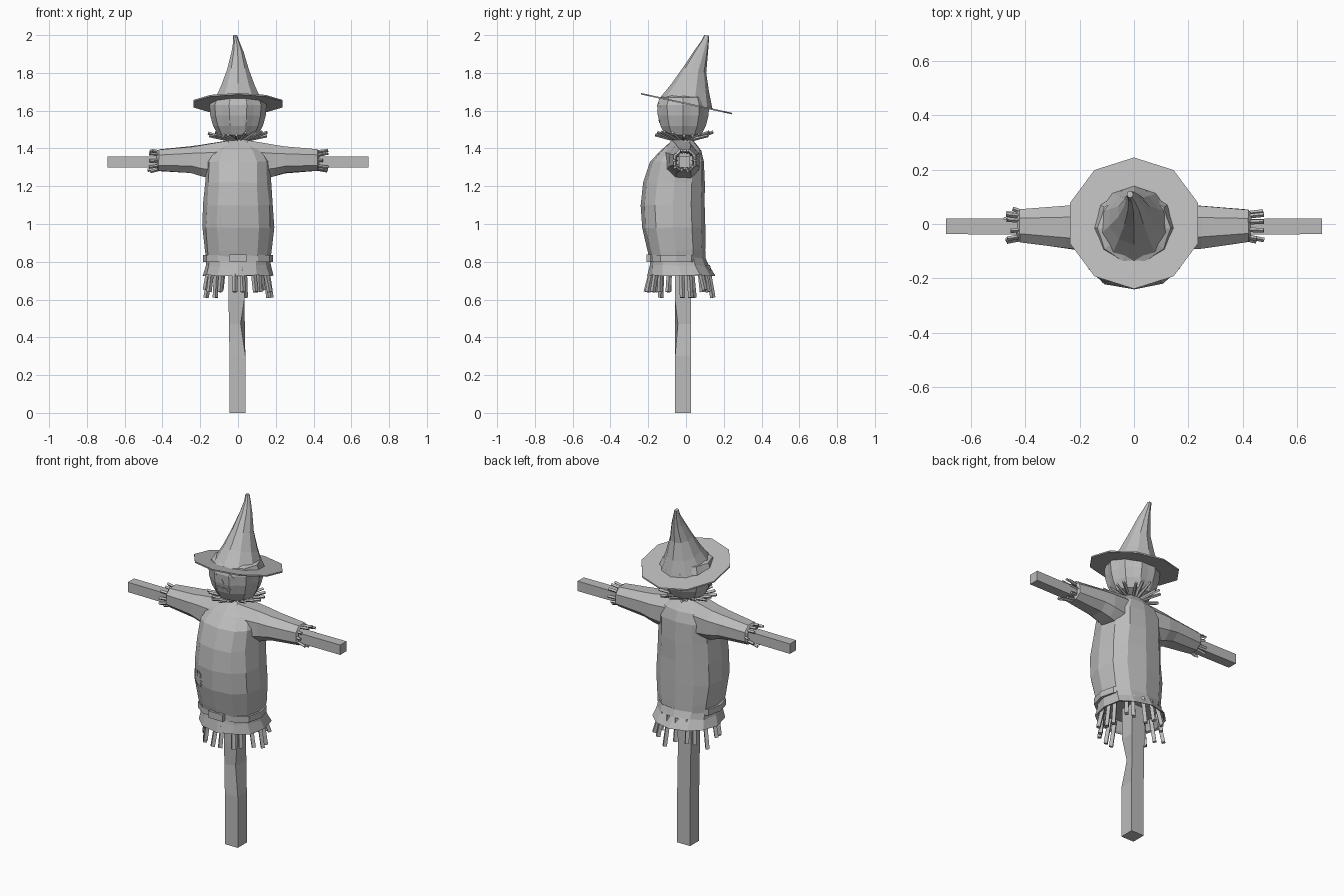
import bpy, bmesh, math, random
from mathutils import Vector
from mathutils.bvhtree import BVHTree

random.seed(4)
cube = bpy.data.objects.get("Cube")
if cube:
    bpy.data.objects.remove(cube)

GREY = (0.5, 0.5, 0.5, 1)
mat = bpy.data.materials.new("plain_grey")
mat.use_nodes = True
mat.diffuse_color = GREY
mat.node_tree.nodes["Principled BSDF"].inputs["Base Color"].default_value = GREY


def finish(bm, name):
    bmesh.ops.recalc_face_normals(bm, faces=bm.faces)
    mesh = bpy.data.meshes.new(name)
    bm.to_mesh(mesh)
    bm.free()
    mesh.materials.append(mat)
    ob = bpy.data.objects.new(name, mesh)
    bpy.context.collection.objects.link(ob)
    return ob


def ring(c, u, v, n=12, power=1.0, lobe=1.0, phase=0.0):
    """Closed cross-section around c, spanned by half-axes u and v."""
    pts = []
    for i in range(n):
        a = math.tau * i / n + phase
        s, t = (math.copysign(abs(f) ** power, f) for f in (math.cos(a), math.sin(a)))
        pts.append(Vector(c) + (Vector(u) * s + Vector(v) * t) * (lobe if i % 2 else 1))
    return pts


def square(c, u, v):
    k = math.sqrt(2)
    return ring(c, Vector(u) * k, Vector(v) * k, 4, phase=math.pi / 4)


def loft(bm, rings, jitter=0.0):
    rows = []
    for r in rings:
        rows.append([bm.verts.new(p + Vector([random.uniform(-jitter, jitter) for _ in p])) for p in r])
    n = len(rows[0])
    for a, b in zip(rows, rows[1:]):
        for i in range(n):
            j = (i + 1) % n
            bm.faces.new((a[i], a[j], b[j], b[i]))
    bm.faces.new(rows[0])
    bm.faces.new(rows[-1])


def part(name, rings, jitter=0.0):
    bm = bmesh.new()
    loft(bm, rings, jitter)
    return finish(bm, name)


def stick(bm, a, b, r=0.009):
    a, b = Vector(a), Vector(b)
    d = (b - a).normalized()
    u = d.orthogonal().normalized()
    v = d.cross(u)
    loft(bm, [square(a, u * r, v * r), square(b, u * r, v * r)])


def level(z, rx, front, back, **kw):
    """Horizontal section given by its front and back y."""
    return ring((0, (front + back) / 2, z), (rx, 0, 0), (0, (back - front) / 2, 0), **kw)


# Upright post with a chipped corner, and the cross pole
post = part("post", [square((x, -0.016, z), (0.042, 0, 0), (0, 0.042, 0))
                     for x, z in ((-0.003, 0), (-0.003, 0.3), (-0.006, 0.47), (-0.008, 0.6), (-0.006, 1.42))])
for vert in post.data.vertices:
    if abs(vert.co.z - 0.47) < 0.01 and vert.co.x > 0 and vert.co.y < -0.016:
        vert.co += Vector((-0.022, 0.015, 0))
part("cross_pole", [square((x, y, 1.328), (0, 0.029, 0), (0, 0, 0.029))
                    for x, y in ((-0.69, -0.008), (-0.2, -0.012), (0.2, -0.012), (0.69, -0.008))])

# Stuffed shirt body
shirt = part("shirt_body", [level(z, rx, f, b, power=0.8) for z, rx, f, b in (
    (0.80, 0.168, -0.19, 0.10), (0.86, 0.178, -0.205, 0.10), (0.98, 0.19, -0.232, 0.10),
    (1.10, 0.186, -0.24, 0.10), (1.22, 0.175, -0.225, 0.10), (1.33, 0.172, -0.19, 0.097),
    (1.39, 0.14, -0.135, 0.08), (1.445, 0.06, -0.065, 0.035))], 0.003)

# Flared hem, hollow underneath
part("shirt_hem", [level(z, rx, f, b, power=0.85) for z, rx, f, b in (
    (0.82, 0.168, -0.19, 0.10), (0.78, 0.172, -0.193, 0.118), (0.728, 0.186, -0.203, 0.152),
    (0.732, 0.174, -0.19, 0.138), (0.785, 0.15, -0.17, 0.095))], 0.004)

# Belt and buckle
part("belt", [level(z, rx, -0.02 - ry, -0.02 - 0.03 + ry, power=0.8) for z, rx, ry in (
    (0.80, 0.18, 0.15), (0.80, 0.186, 0.157), (0.836, 0.186, 0.157), (0.836, 0.176, 0.15))])
part("belt_buckle", [square((0, y, 0.819), (0.046, 0, 0), (0, 0, 0.02)) for y in (-0.208, -0.17)])
belt = bpy.data.objects["belt"]
belt.scale.y = 1.0
belt.location.y = -0.018

# Sleeves with hollow cuffs and straw poking out
for side, sx in (("left", 1), ("right", -1)):
    part(side + "_sleeve", [
        ring((sx * x, y, (lo + hi) / 2), (0, ry, 0), (0, 0, (hi - lo) / 2), n=8, power=0.85, phase=math.pi / 8)
        for x, y, ry, lo, hi in (
            (0.05, -0.03, 0.10, 1.21, 1.45), (0.19, -0.012, 0.09, 1.245, 1.425),
            (0.25, -0.012, 0.083, 1.265, 1.415), (0.42, -0.007, 0.064, 1.277, 1.398),
            (0.43, -0.007, 0.05, 1.288, 1.386), (0.36, -0.007, 0.045, 1.29, 1.38))], 0.002)
    bm = bmesh.new()
    for i in range(10):
        a = math.tau * (i + random.uniform(-0.2, 0.2)) / 10
        c, s = math.cos(a), math.sin(a)
        r = random.uniform(0.052, 0.064)
        stick(bm, (sx * 0.39, -0.007 + 0.043 * c, 1.337 + 0.043 * s),
              (sx * random.uniform(0.445, 0.48), -0.007 + r * c, 1.337 + r * s), 0.006)
    finish(bm, side + "_cuff_straw")

# Straw under the hem
bm = bmesh.new()
for i in range(18):
    a = math.tau * (i + random.uniform(-0.25, 0.25)) / 18
    c, s = math.cos(a), math.sin(a)
    k = random.uniform(0.96, 1.12)
    stick(bm, (0.15 * c, -0.03 + 0.145 * s, 0.78),
          (0.168 * k * c, -0.027 + 0.165 * k * s, random.choice((0.64, 0.64, 0.65, 0.61))), 0.010)
finish(bm, "hem_straw")

# Neck and straw collar
part("neck", [level(z, r, -0.015 - r, -0.015 + r, n=8) for z, r in ((1.42, 0.045), (1.44, 0.04), (1.47, 0.07))])
bm = bmesh.new()
for i in range(20):
    a = math.tau * (i + random.uniform(-0.25, 0.25)) / 20
    c, s = math.cos(a), math.sin(a)
    r = random.uniform(0.14, 0.165)
    stick(bm, (0.04 * c, -0.015 + 0.04 * s, 1.443),
          (r * c, -0.015 + r * s, random.uniform(1.465, 1.49)), 0.006)
finish(bm, "collar_straw")

# Ribbed pumpkin head
head = part("head", [level(z, r, -0.015 - 0.96 * r, -0.015 + 0.96 * r, n=20, lobe=0.94) for z, r in (
    (1.452, 0.06), (1.47, 0.105), (1.52, 0.132), (1.575, 0.147), (1.63, 0.151), (1.67, 0.135), (1.69, 0.08))])

# Tilted hat brim and bent cone
TILT = math.radians(12.3)
part("hat_brim", [ring((0, 0.003, z), (r, 0, 0), (0, r * math.cos(TILT), -r * math.sin(TILT)),
                       n=10, phase=math.pi / 2) for z, r in ((1.633, 0.247), (1.641, 0.247))])


def tilted(x, rx, yf, zf, yb, zb):
    return ring((x, (yf + yb) / 2, (zf + zb) / 2), (rx, 0, 0), (0, (yb - yf) / 2, (zb - zf) / 2),
                n=10, phase=math.pi / 2)


part("hat_cone", [tilted(*row) for row in (
    (0, 0.137, -0.14, 1.665, 0.14, 1.608), (0, 0.095, -0.075, 1.745, 0.122, 1.70),
    (0, 0.06, -0.015, 1.83, 0.107, 1.80), (-0.002, 0.034, 0.045, 1.92, 0.115, 1.89),
    (-0.008, 0.019, 0.078, 1.965, 0.12, 1.95), (-0.015, 0.011, 0.097, 2.0, 0.122, 1.996))])


# Thin plates wrapped onto a surface from the front
def plates(name, target, outlines, lift=0.003):
    tree = BVHTree.FromPolygons([v.co for v in target.data.vertices],
                                [p.vertices for p in target.data.polygons])
    bm = bmesh.new()
    for outline in outlines:
        layers = []
        for off in (-lift, lift):
            layer = []
            for x, z in outline:
                hit = tree.ray_cast(Vector((x, -1, z)), Vector((0, 1, 0)))[0]
                layer.append(Vector((x, (hit.y if hit else -0.1) + off, z)))
            layers.append(layer)
        loft(bm, layers)
    finish(bm, name)


def dash(x, z, w, h):
    return [(x - w, z - h), (x + w, z - h), (x + w, z + h), (x - w, z + h)]


# Triangle eyes and nose, zigzag mouth
plates("eyes", head, [[(s * 0.07, 1.62), (s * 0.03, 1.62), (s * 0.048, 1.645)] for s in (-1, 1)])
plates("nose", head, [[(-0.014, 1.578), (0.014, 1.578), (0, 1.60)]])
plates("mouth", head, [dash(-0.04 + 0.016 * i, 1.542 + 0.005 * (i % 2), 0.008, 0.006) for i in range(6)])

# Sewn patch with stitches
plates("patch", shirt, [dash(-0.125, 1.015, 0.035, 0.04)])
plates("patch_stitches", shirt,
       [dash(-0.125 + s * 0.036, 0.985 + 0.02 * i, 0.007, 0.003) for s in (-1, 1) for i in range(4)]
       + [dash(-0.15 + 0.017 * i, 1.015 + s * 0.041, 0.003, 0.007) for s in (-1, 1) for i in range(4)])
